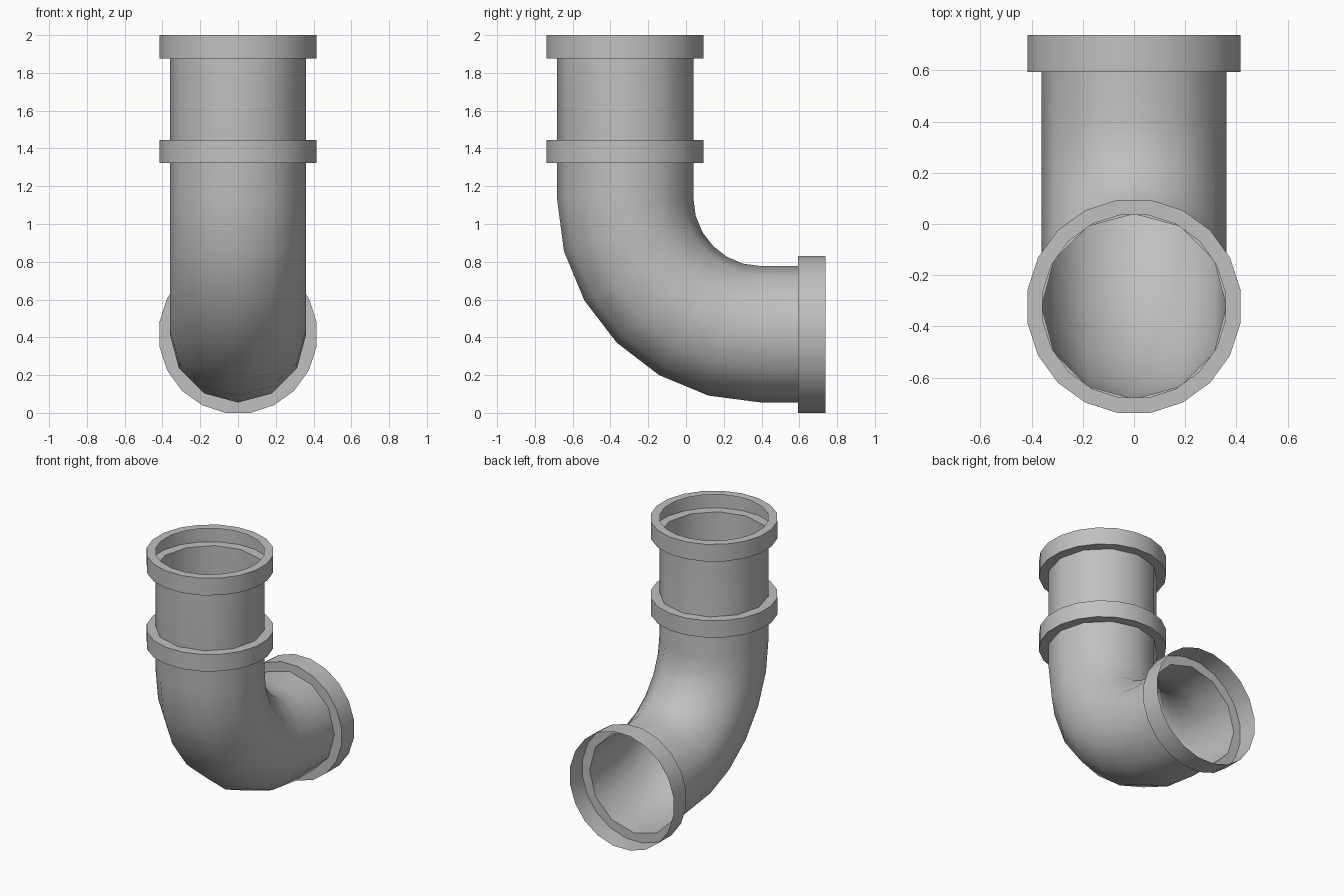
import bpy, bmesh
from math import sin, cos, pi, radians
from mathutils import Vector, Matrix

if "Cube" in bpy.data.objects:
    bpy.data.objects.remove(bpy.data.objects["Cube"], do_unlink=True)

PIPE_R, COLLAR_R, BEND_R = 0.361, 0.421, 0.72
PIPE_SIDES, COLLAR_SIDES = 12, 20
PIPE_Y, PIPE_Z = -0.322, 0.416          # axes of the upright and level legs
TOP_END, BACK_END = 1.875, 0.593
BEND = Vector((0, PIPE_Y + BEND_R, PIPE_Z + BEND_R))

grey = bpy.data.materials.new("pipe grey")
grey.use_nodes = True
COLOUR = (0.53, 0.53, 0.53, 1)
grey.diffuse_color = COLOUR
grey.node_tree.nodes["Principled BSDF"].inputs["Base Color"].default_value = COLOUR


def finish(name, bm):
    mesh = bpy.data.meshes.new(name)
    bm.to_mesh(mesh)
    bm.free()
    obj = bpy.data.objects.new(name, mesh)
    bpy.context.collection.objects.link(obj)
    mesh.materials.append(grey)
    bpy.ops.object.select_all(action='DESELECT')
    obj.select_set(True)
    bpy.context.view_layer.objects.active = obj
    bpy.ops.object.shade_smooth_by_angle(angle=radians(40))
    return obj


def skin(bm, a, b):
    n = len(a)
    for i in range(n):
        j = (i + 1) % n
        bm.faces.new((a[i], a[j], b[j], b[i]))


# Elbow pipe: rings swept down the upright leg, round the bend and out the back
def make_pipe():
    bm = bmesh.new()

    def ring(centre, out):
        side = Vector((1, 0, 0))
        angles = [2 * pi * i / PIPE_SIDES for i in range(PIPE_SIDES)]
        return [bm.verts.new(centre + PIPE_R * (side * cos(a) + out * sin(a)))
                for a in angles]

    rings = [ring(Vector((0, PIPE_Y, TOP_END)), Vector((0, -1, 0)))]
    for step in range(7):
        t = radians(15 * step)
        out = Vector((0, -cos(t), -sin(t)))
        rings.append(ring(BEND + BEND_R * out, out))
    rings.append(ring(Vector((0, BACK_END, PIPE_Z)), Vector((0, 0, -1))))
    for a, b in zip(rings, rings[1:]):
        skin(bm, a, b)
    bmesh.ops.recalc_face_normals(bm, faces=bm.faces[:])
    finish("elbow_pipe", bm)


# Collar: hollow band with a flat flange at the base and, if given, at the rim
def make_collar(name, matrix, length, rim_sides=None):
    bm = bmesh.new()

    def loop(radius, sides, z, shift):
        pts = [2 * pi * (i + shift) / sides for i in range(sides)]
        return [bm.verts.new((radius * cos(a), radius * sin(a), z)) for a in pts]

    def flange(outer, inner, up):
        edges = []
        for vs in (outer, inner):
            for i, v in enumerate(vs):
                w = vs[(i + 1) % len(vs)]
                edges.append(bm.edges.get((v, w)) or bm.edges.new((v, w)))
        made = bmesh.ops.triangle_fill(bm, edges=edges, use_beauty=True,
                                       normal=(0, 0, up))
        for f in made["geom"]:
            if isinstance(f, bmesh.types.BMFace):
                f.normal_update()
                if f.normal.z * up < 0:
                    f.normal_flip()

    base = loop(COLLAR_R, COLLAR_SIDES, 0, 0.5)
    rim = loop(COLLAR_R, COLLAR_SIDES, length, 0.5)
    skin(bm, base, rim)
    flange(base, loop(PIPE_R, PIPE_SIDES, 0, 0), -1)
    if rim_sides:
        shift = 0.5 if rim_sides == COLLAR_SIDES else 0
        flange(rim, loop(PIPE_R, rim_sides, length, shift), 1)
    bm.transform(matrix)
    finish(name, bm)


make_pipe()
make_collar("top_collar", Matrix.Translation((0, PIPE_Y, TOP_END)),
            2 - TOP_END, COLLAR_SIDES)
make_collar("middle_collar", Matrix.Translation((0, PIPE_Y, 1.322)),
            0.123, PIPE_SIDES)
make_collar("back_collar",
            Matrix.Translation((0, BACK_END, PIPE_Z)) @ Matrix.Rotation(-pi / 2, 4, 'X'),
            0.738 - BACK_END)
